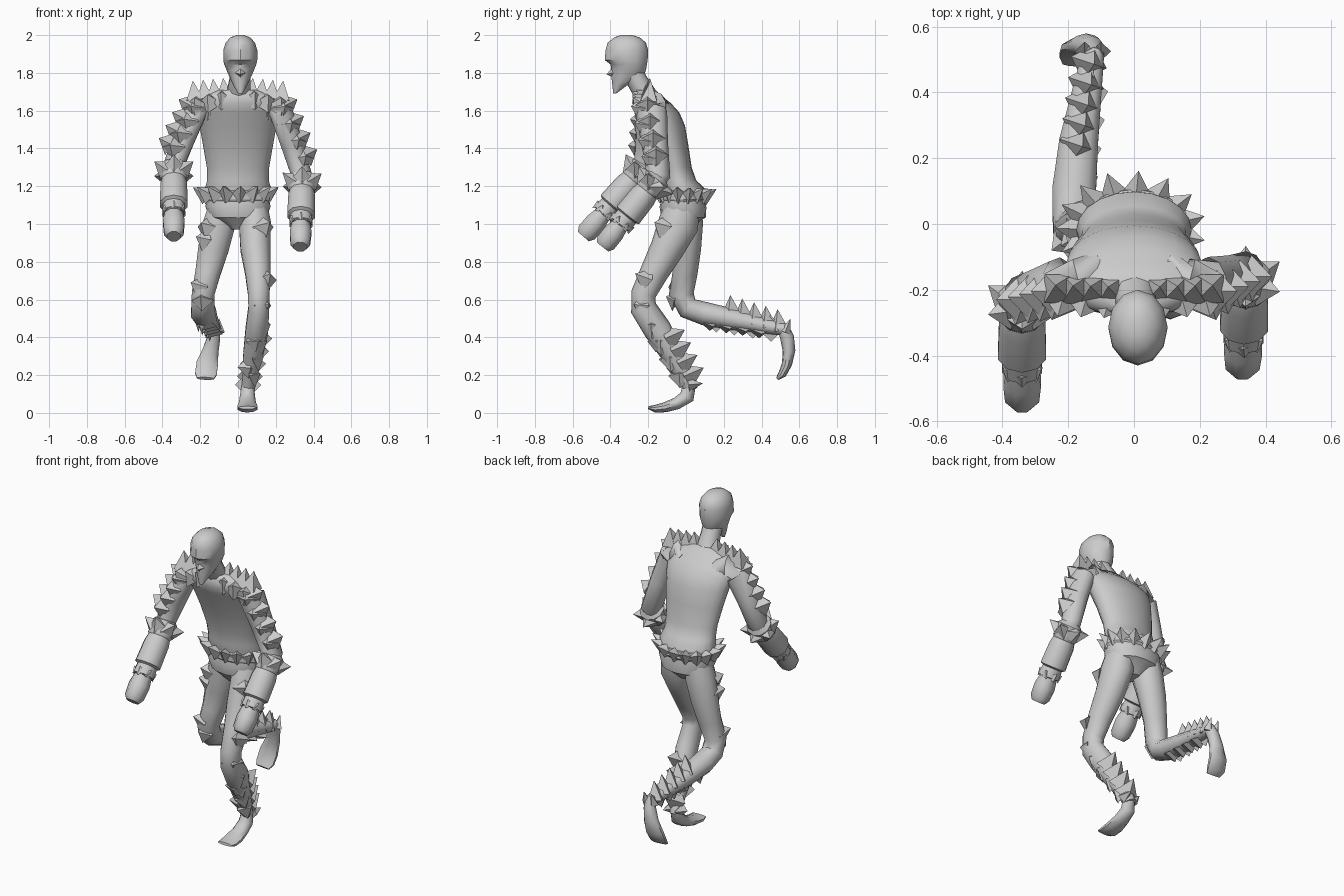
import bpy, bmesh, math
from mathutils import Vector as V


def finish(name, bm, angle=40, smooth=True):
    bmesh.ops.recalc_face_normals(bm, faces=bm.faces)
    me = bpy.data.meshes.new(name)
    bm.to_mesh(me)
    bm.free()
    ob = bpy.data.objects.new(name, me)
    bpy.context.collection.objects.link(ob)
    if smooth:
        bpy.ops.object.select_all(action='DESELECT')
        ob.select_set(True)
        bpy.context.view_layer.objects.active = ob
        bpy.ops.object.shade_smooth_by_angle(angle=math.radians(angle))
    return ob


def skin(name, rings, angle=40):
    """Closed loft through equal-length rings of points."""
    bm = bmesh.new()
    loops = [[bm.verts.new(p) for p in r] for r in rings]
    n = len(loops[0])
    for a, b in zip(loops, loops[1:]):
        for i in range(n):
            bm.faces.new((a[i], a[(i + 1) % n], b[(i + 1) % n], b[i]))
    bm.faces.new(loops[0])
    bm.faces.new(loops[-1])
    return finish(name, bm, angle)


def stack(name, rows, n=16, cx=0.0, power=1.0, angle=40):
    """Horizontal slices: (z, half width, front y, back y)."""
    rings = []
    for z, rx, f, b in rows:
        ring = []
        for i in range(n):
            t = 2 * math.pi * i / n
            c, s = math.cos(t), math.sin(t)
            c = math.copysign(abs(c) ** power, c)
            s = math.copysign(abs(s) ** power, s)
            ring.append((cx + rx * c, (f + b) / 2 + (b - f) / 2 * s, z))
        rings.append(ring)
    return skin(name, rings, angle)


def tube(name, pts, n=10, angle=50):
    """Limb along a path: (x, y, z, half width, half depth)."""
    P = [V(p[:3]) for p in pts]
    rings = []
    for i, p in enumerate(pts):
        t = (P[min(i + 1, len(P) - 1)] - P[max(i - 1, 0)]).normalized()
        u = (V((1, 0, 0)) - t * t.x).normalized()
        v = t.cross(u)
        rings.append([P[i] + u * p[3] * math.cos(a) + v * p[4] * math.sin(a)
                      for a in [2 * math.pi * (k + .5) / n for k in range(n)]])
    return skin(name, rings, angle)


def spikes(name, items):
    """Four-sided pyramids: (base, direction, half base, height)."""
    bm = bmesh.new()
    for base, d, w, h in items:
        q = V(d).normalized().to_track_quat('Z', 'Y')
        base = V(base)
        c = [bm.verts.new(base + q @ V((x * w, y * w, -.015)))
             for x, y in ((1, 0), (0, 1), (-1, 0), (0, -1))]
        tip = bm.verts.new(base + q @ V((0, 0, h)))
        bm.faces.new(c)
        for i in range(4):
            bm.faces.new((c[i], c[(i + 1) % 4], tip))
    return finish(name, bm, smooth=False)


def row(a, b, n, d, w, h):
    a, b = V(a), V(b)
    return [(a.lerp(b, i / max(n - 1, 1)), d, w, h) for i in range(n)]


def crown(c, axis, rx, ry, n, w, h, flare):
    axis = V(axis).normalized()
    u = (V((1, 0, 0)) - axis * axis.x).normalized()
    v = axis.cross(u)
    out = []
    for i in range(n):
        t = 2 * math.pi * (i + .5) / n
        r = u * math.cos(t) + v * math.sin(t)
        p = V(c) + u * rx * math.cos(t) + v * ry * math.sin(t)
        out.append((p, r + axis * flare, w, h))
    return out


# Leaning torso flaring over the belt, pelvis and neck
stack("torso", [(1.14, .165, -.12, .10), (1.19, .175, -.135, .098), (1.23, .163, -.135, .055),
                (1.30, .165, -.145, .03), (1.42, .186, -.185, .012), (1.52, .204, -.23, -.005),
                (1.59, .215, -.262, -.035), (1.64, .212, -.285, -.08), (1.675, .19, -.28, -.125),
                (1.71, .1, -.27, -.16)], n=20, angle=60)
stack("pelvis", [(.97, .035, -.075, .03), (1.02, .12, -.115, .08), (1.035, .15, -.13, .105),
                 (1.09, .172, -.14, .108), (1.15, .165, -.125, .095)], power=.9, angle=30)
tube("neck", [(0, -.2, 1.66, .07, .06), (.01, -.26, 1.76, .058, .055), (.012, -.3, 1.84, .06, .06)])

# Head with overhanging brow, ridged nose and pointed chin
stack("head", [(1.69, .012, -.385, -.37), (1.735, .037, -.39, -.31), (1.78, .058, -.395, -.225),
               (1.815, .073, -.395, -.212), (1.845, .085, -.4, -.207), (1.868, .09, -.43, -.203),
               (1.92, .09, -.426, -.2), (1.96, .078, -.415, -.212), (1.988, .052, -.38, -.245),
               (2.0, .02, -.345, -.285)],
      n=12, cx=.012, angle=36)
spikes("nose", [((.012, -.385, 1.8), (0, -1, -.2), .04, .036)])

# Belt with a crown of spikes
stack("belt", [(1.115, .168, -.13, .10), (1.13, .178, -.14, .113), (1.17, .176, -.14, .105),
               (1.185, .16, -.125, .08)], angle=20)
spikes("belt_spikes", crown((-.01, -.015, 1.155), (0, .05, 1), .165, .112, 15, .05, .075, .6))

# Arms, gauntlets and fists
for side, s, e, h in (("right", -1, V((-.34, -.215, 1.31)), V((-.34, -.525, .955))),
                      ("left", 1, V((.34, -.145, 1.25)), V((.33, -.425, .9)))):
    sh = V((s * .225, -.185, 1.6))
    m = sh.lerp(e, .5) + V((s * .003, 0, 0))
    tube(side + "_upper_arm", [(s * .11, -.155, 1.6, .06, .075), (s * .17, -.17, 1.62, .068, .085),
                               (*sh, .066, .085), (*m, .062, .07), (*e, .056, .062),
                               (*e.lerp(h, .12), .05, .05)])
    parts = [(-.02, .05), (.03, .074), (.2, .072), (.22, .066), (.3, .074), (.58, .077),
             (.6, .06), (.72, .064), (.73, .05)]
    tube(side + "_gauntlet", [(*e.lerp(h, t), r, r * .98) for t, r in parts], n=10, angle=40)
    tube(side + "_fist", [(*e.lerp(h, t), a, b) for t, a, b in
                          ((.7, .05, .047), (.85, .062, .06), (1, .056, .06), (1.06, .038, .042))], n=8)
    ax = e - h
    spikes(side + "_cuff_spikes",
           crown(e.lerp(h, .1), ax, .062, .06, 6, .055, .062, .4)
           + crown(e.lerp(h, .68), ax, .052, .052, 6, .035, .022, .9))
    # Broad pyramids over the shoulder and down the arm
    a1 = sh + V((s * .04, -.02, .035))
    a2 = e + V((s * .03, -.015, .12))
    spikes(side + "_shoulder_spikes",
           row((s * .07, -.2, 1.685), (s * .23, -.195, 1.67), 4, (s * .1, .1, 1), .062, .09)
           + row((s * .08, -.245, 1.665), (s * .22, -.24, 1.635), 3, (s * .2, -.7, .6), .068, .055)
           + row(a1, a2, 4, (s, .0, .5), .066, .055)
           + row(a1 + V((-s * .03, -.045, -.02)), a2 + V((-s * .025, -.035, -.02)), 4,
                 (s * .35, -1, .2), .066, .045))

# Supporting leg
tube("left_leg", [(.088, -.02, 1.08, .075, .095), (.09, -.04, 1.0, .088, .108),
                  (.092, -.1, .87, .083, .09), (.105, -.17, .74, .07, .075),
                  (.11, -.225, .63, .06, .066), (.11, -.225, .555, .058, .07),
                  (.1, -.15, .44, .063, .074), (.08, -.075, .31, .055, .058),
                  (.06, .0, .18, .038, .042), (.05, .025, .12, .036, .038)])
tube("left_foot", [(.053, .02, .16, .032, .034), (.05, .005, .085, .042, .04),
                   (.05, -.05, .05, .047, .032), (.05, -.11, .03, .055, .027),
                   (.05, -.165, .022, .055, .02), (.05, -.2, .028, .048, .008)])
spikes("left_leg_spikes",
       [((.14, -.13, .99), (.6, -.8, .4), .07, .05),
        ((.15, -.215, .71), (.4, -1, .5), .065, .065),
        ((.14, -.25, .57), (.7, -.7, .1), .065, .035)]
       + row((.115, -.085, .4), (.065, .015, .2), 4, (.2, 1, .5), .07, .09)
       + row((.14, -.18, .46), (.085, -.03, .2), 4, (1, -.2, .3), .068, .035)
       + row((.1, -.18, .38), (.06, -.08, .24), 2, (.3, -1, -.1), .06, .025)
       + row((.02, .02, .15), (.09, .03, .15), 2, (.1, 1, .1), .035, .06))

# Trailing leg bent back at the knee
tube("right_leg", [(-.088, 0, 1.08, .075, .085), (-.1, .0, 1.0, .09, .09),
                   (-.13, .005, .87, .085, .075), (-.16, -.005, .74, .07, .066),
                   (-.185, -.025, .63, .063, .066), (-.185, .01, .555, .065, .06),
                   (-.182, .1, .525, .07, .062), (-.168, .25, .495, .062, .056),
                   (-.14, .42, .46, .045, .04), (-.122, .53, .44, .034, .032)])
tube("right_foot", [(-.122, .51, .46, .03, .03), (-.128, .535, .4, .036, .037),
                    (-.145, .545, .33, .045, .034), (-.163, .535, .26, .06, .027),
                    (-.17, .51, .205, .06, .022), (-.172, .485, .182, .047, .01)])
spikes("right_leg_spikes",
       [((-.17, -.055, .99), (-.6, -.8, .4), .065, .045), ((-.185, -.045, .92), (-.9, -.5, .3), .065, .045),
        ((-.21, -.05, .67), (-.8, -.6, .4), .065, .055),
        ((-.19, -.065, .6), (-.2, -1, .4), .06, .045)]
       + row((-.17, .24, .53), (-.135, .49, .455), 5, (.15, -.05, 1), .058, .095)
       + row((-.21, .16, .5), (-.15, .45, .45), 4, (-1, .1, .2), .072, .025)
       + row((-.175, .13, .475), (-.145, .39, .435), 4, (-.5, -.1, -1), .068, .045)
       + row((-.15, .53, .44), (-.1, .53, .44), 2, (0, .4, 1), .03, .065))
